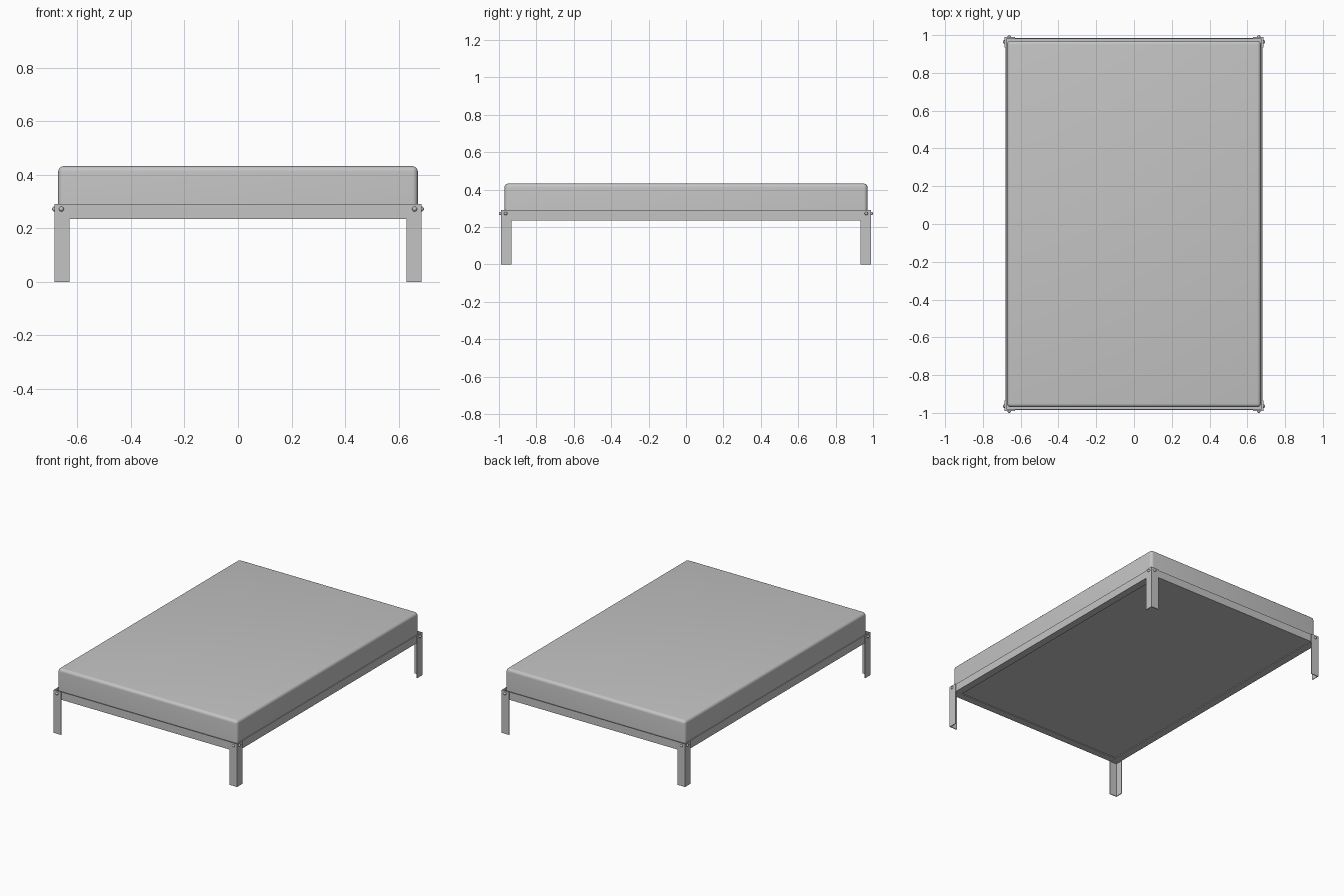
import bpy, bmesh
from math import pi
from mathutils import Matrix

cube = bpy.data.objects.get("Cube")
if cube:
    bpy.data.objects.remove(cube, do_unlink=True)

grey = bpy.data.materials.new("light grey")
grey.use_nodes = True
colour = (0.55, 0.55, 0.55, 1)
grey.diffuse_color = colour
grey.node_tree.nodes["Principled BSDF"].inputs["Base Color"].default_value = colour

LEG_X, LEG_Y = 0.686, 0.99        # outer faces of the legs
TOP, RAIL_BOTTOM = 0.29, 0.235
SHEET = 0.005                     # thickness of the angle iron
FLANGE = 0.05


def finish(name, bm):
    mesh = bpy.data.meshes.new(name)
    bmesh.ops.recalc_face_normals(bm, faces=bm.faces)
    bm.to_mesh(mesh)
    bm.free()
    mesh.materials.append(grey)
    obj = bpy.data.objects.new(name, mesh)
    bpy.context.collection.objects.link(obj)
    return obj


def smooth(obj):
    bpy.ops.object.select_all(action='DESELECT')
    obj.select_set(True)
    bpy.context.view_layer.objects.active = obj
    bpy.ops.object.shade_smooth_by_angle(angle=pi / 6)


def angle_iron(name, outline, place):
    """Extrude an L outline; place(a, b, end) maps it into space, end is 0 or 1."""
    bm = bmesh.new()
    ends = [[bm.verts.new(place(a, b, e)) for a, b in outline] for e in (0, 1)]
    bm.faces.new(ends[0])
    bm.faces.new(ends[1])
    n = len(outline)
    for i in range(n):
        j = (i + 1) % n
        bm.faces.new((ends[0][i], ends[0][j], ends[1][j], ends[1][i]))
    return finish(name, bm)


def l_outline(w, h):
    return [(0, 0), (w, 0), (w, SHEET), (SHEET, SHEET), (SHEET, h), (0, h)]


def bolt(name, location, axis, sign):
    # Low domed head whose flat side sits on the leg
    bm = bmesh.new()
    bmesh.ops.create_uvsphere(bm, u_segments=16, v_segments=8, radius=0.009)
    turn = Matrix.Rotation(sign * pi / 2, 4, 'Y' if axis == 'x' else 'X')
    bmesh.ops.transform(bm, matrix=Matrix.Translation(location) @ turn, verts=bm.verts)
    smooth(finish(name, bm))


# Mattress with softly rounded upper and vertical edges
bm = bmesh.new()
bottom, top = RAIL_BOTTOM + SHEET, 0.432
bmesh.ops.create_cube(bm, size=1, matrix=Matrix.Translation((0, 0, (bottom + top) / 2))
                      @ Matrix.Diagonal((1.344, 1.94, top - bottom, 1)))
rounded = [e for e in bm.edges if max(v.co.z for v in e.verts) > bottom + 0.01]
bmesh.ops.bevel(bm, geom=rounded, offset=0.02, segments=5, profile=0.5, affect='EDGES')
smooth(finish("mattress", bm))

# Angle-iron rails with the lower flange turned inward
rail_x, rail_y = LEG_X - SHEET, LEG_Y - SHEET
rail = l_outline(FLANGE, TOP - RAIL_BOTTOM - 0.002)
for sign, side in ((1, "left"), (-1, "right")):
    angle_iron(side + "_rail", rail, lambda a, b, e: (
        sign * (rail_x - a), (2 * e - 1) * rail_y, RAIL_BOTTOM + b))
for sign, side in ((-1, "front"), (1, "back")):
    angle_iron(side + "_rail", rail, lambda a, b, e: (
        (2 * e - 1) * rail_x, sign * (rail_y - a), RAIL_BOTTOM + b + 0.0005))

# Angle-iron legs wrapped round the corners, with two bolts each
for sx, side in ((1, "left"), (-1, "right")):
    for sy, end in ((-1, "front"), (1, "back")):
        name = end + "_" + side
        angle_iron(name + "_leg", l_outline(0.056, 0.056), lambda a, b, e: (
            sx * (LEG_X - a), sy * (LEG_Y - b), TOP * e))
        bolt(name + "_side_bolt", (sx * LEG_X, sy * (LEG_Y - 0.026), 0.272), 'x', sx)
        bolt(name + "_end_bolt", (sx * (LEG_X - 0.026), sy * (LEG_Y + 0.001), 0.272), 'y', sy)
